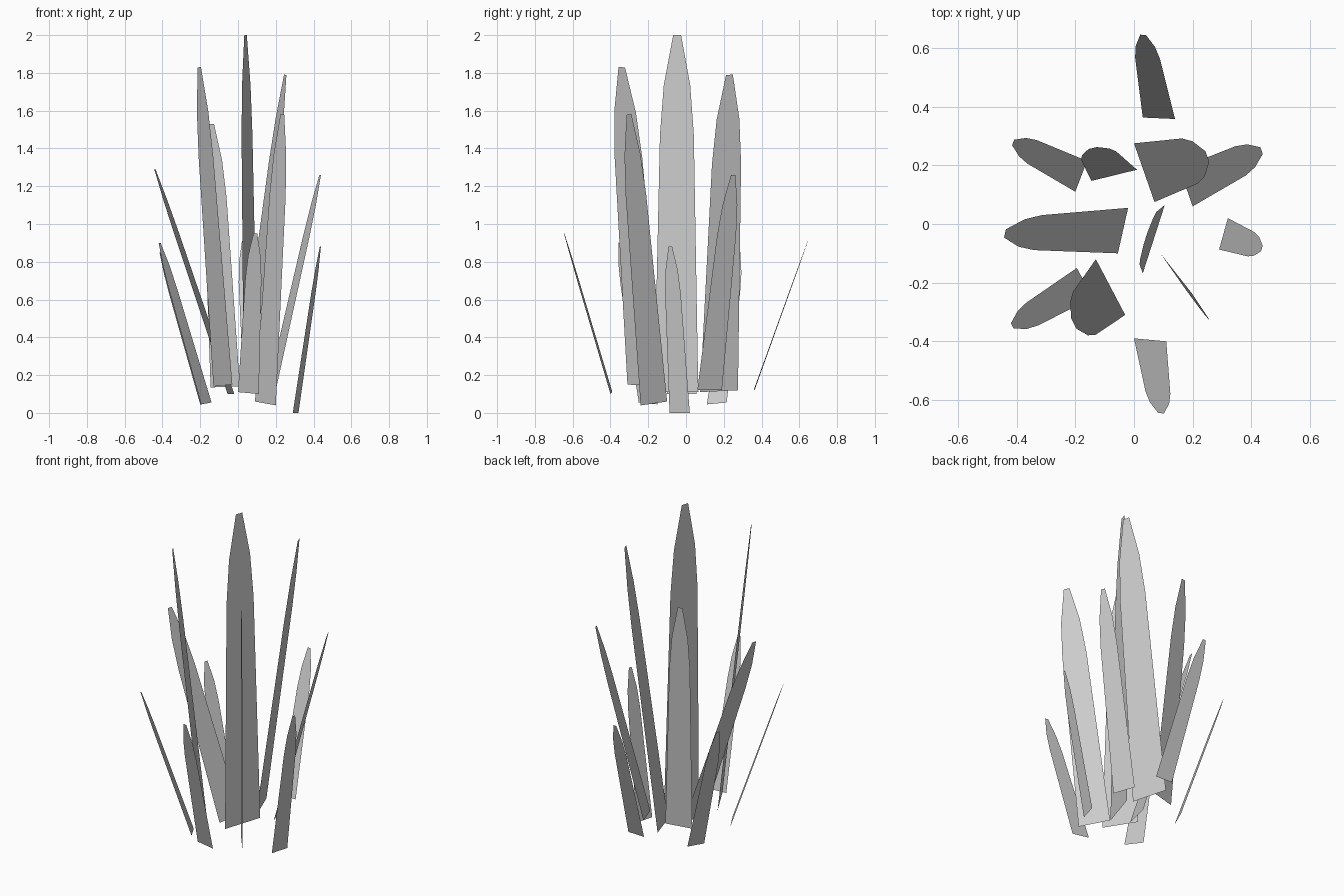
import bpy
from mathutils import Vector

# Leaf outline: (fraction of length, fraction of base width)
PROFILE = [(0, 1), (0.72, 0.77), (0.86, 0.6), (1, 0.18)]


def blade(name, left, right, tip):
    """Flat pointed leaf from its two base corners and the middle of its tip."""
    left, right, tip = Vector(left), Vector(right), Vector(tip)
    base, half = (left + right) / 2, (right - left) / 2
    verts = []
    for u, w in PROFILE:
        centre = base.lerp(tip, u)
        verts += [centre - half * w, centre + half * w]
    faces = [(i, i + 1, i + 3, i + 2) for i in range(0, len(verts) - 2, 2)]
    mesh = bpy.data.meshes.new(name)
    mesh.from_pydata([tuple(v) for v in verts], [], faces)
    bpy.context.collection.objects.link(bpy.data.objects.new(name, mesh))


# Tall inner leaves
blade("tall_centre_leaf", (0.03, -0.168, 0.11), (0.105, 0.065, 0.11), (0.04, -0.047, 2.0))
blade("tall_front_left_leaf", (-0.13, -0.12, 0.14), (-0.03, -0.31, 0.15), (-0.205, -0.34, 1.83))
blade("tall_back_right_leaf", (0.07, 0.075, 0.11), (0.0, 0.275, 0.12), (0.25, 0.23, 1.79))
blade("tall_front_right_leaf", (0.09, -0.10, 0.06), (0.20, -0.24, 0.04), (0.235, -0.302, 1.58))
blade("tall_back_left_leaf", (-0.145, 0.147, 0.135), (0.01, 0.185, 0.14), (-0.141, 0.259, 1.53))

# Medium leaning leaves
blade("medium_left_leaf", (-0.02, 0.055, 0.10), (-0.055, -0.10, 0.10), (-0.44, -0.032, 1.29))
blade("medium_right_leaf", (0.20, 0.06, 0.12), (0.155, 0.19, 0.12), (0.435, 0.25, 1.26))

# Short outer leaves
blade("short_back_leaf", (0.03, 0.363, 0.12), (0.14, 0.358, 0.12), (0.031, 0.645, 0.91))
blade("short_front_leaf", (0.0, -0.39, 0.11), (0.11, -0.40, 0.10), (0.092, -0.645, 0.95))
blade("short_right_leaf", (0.32, 0.02, 0.0), (0.29, -0.087, 0.0), (0.436, -0.083, 0.88))
blade("short_back_left_leaf", (-0.20, 0.11, 0.045), (-0.16, 0.215, 0.055), (-0.412, 0.278, 0.85))
blade("short_front_left_leaf", (-0.195, -0.15, 0.045), (-0.14, -0.25, 0.055), (-0.415, -0.348, 0.90))
